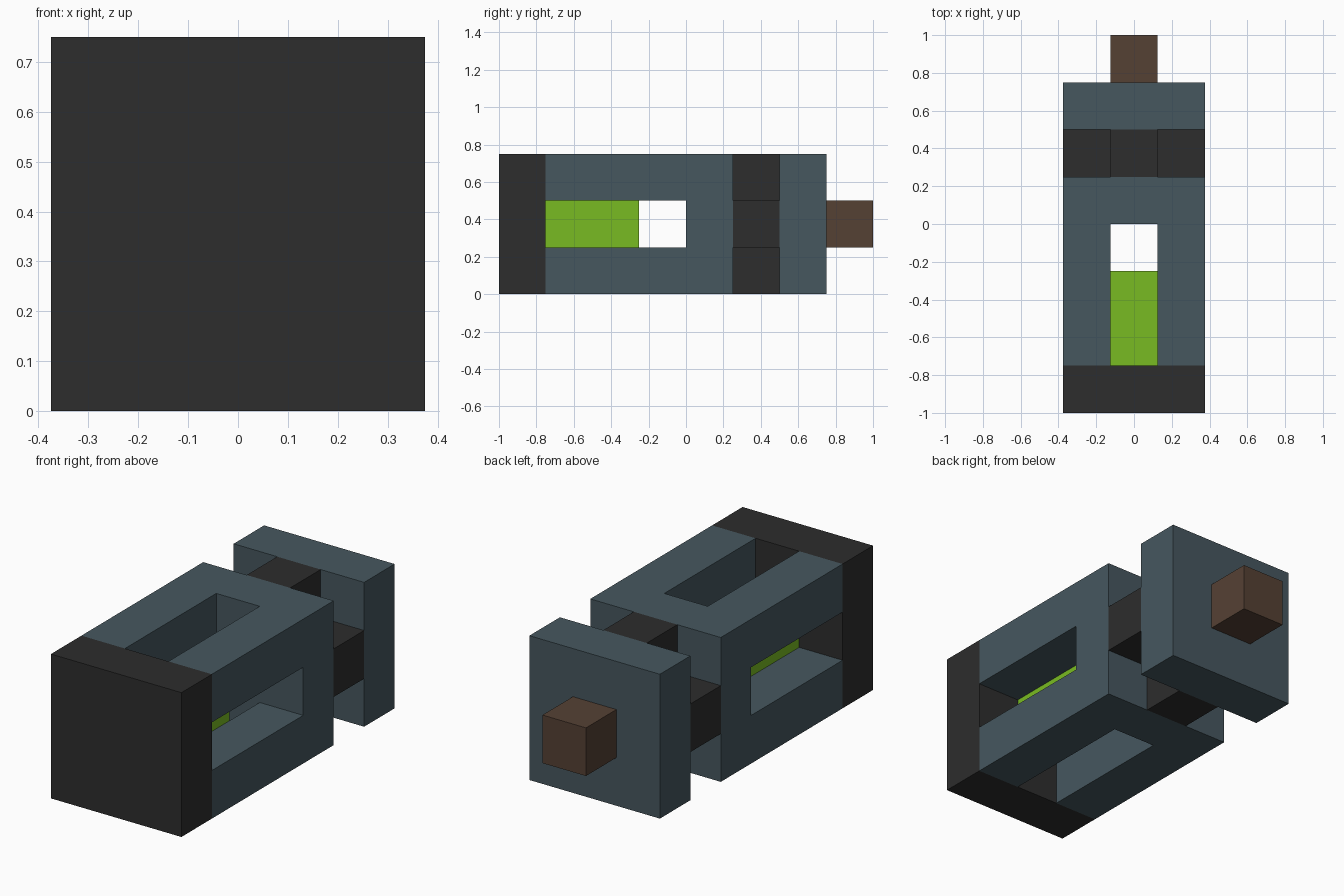
import bpy

if "Cube" in bpy.data.objects:
    bpy.data.objects.remove(bpy.data.objects["Cube"])

U = 0.25  # one grid cell


def material(name, rgb):
    """Flat material from 0-255 sRGB values."""
    m = bpy.data.materials.new(name)
    lin = [((c / 255 + 0.055) / 1.055) ** 2.4 for c in rgb]
    m.diffuse_color = (*lin, 1)
    m.use_nodes = True
    m.node_tree.nodes["Principled BSDF"].inputs["Base Color"].default_value = m.diffuse_color
    return m


slate = material("slate_blue", (70, 87, 95))
black = material("charcoal", (45, 45, 45))
green = material("lime_green", (121, 187, 34))
brown = material("brown", (85, 65, 52))


def box(name, width, height, y0, y1, mat=None):
    """Box centred on the long axis, spanning y0 to y1; sizes in cells."""
    bpy.ops.mesh.primitive_cube_add(size=1, location=(0, (y0 + y1) / 2 * U, 1.5 * U))
    ob = bpy.context.object
    ob.name = name
    ob.scale = (width * U, (y1 - y0) * U, height * U)
    bpy.ops.object.transform_apply(location=False, rotation=False, scale=True)
    if mat:
        ob.data.materials.append(mat)
    return ob


def combine(target, other, operation):
    """Boolean two parts together and drop the helper."""
    mod = target.modifiers.new("combine", 'BOOLEAN')
    mod.operation = operation
    mod.solver = 'EXACT'
    mod.object = other
    bpy.context.view_layer.objects.active = target
    bpy.ops.object.modifier_apply(modifier=mod.name)
    bpy.data.objects.remove(other, do_unlink=True)


# Solid front cap
box("front_cap", 3, 3, -4, -3, black)

# Open cage: four corner bars and a back wall, slotted through both ways
cage = box("cage", 3, 3, -3, 1, slate)
slots = box("slot_cutter", 1, 4, -4, 0)
combine(slots, box("side_slot_cutter", 4, 1, -4, 0), 'UNION')
combine(cage, slots, 'DIFFERENCE')

# Glowing core inside the cage
box("core", 1, 1, -3, -1, green)

# Cross-shaped neck
neck = box("neck", 1, 3, 1, 2, black)
combine(neck, box("neck_arms", 3, 1, 1, 2, black), 'UNION')

# Rear plate and its stub
box("rear_plate", 3, 3, 2, 3, slate)
box("rear_stub", 1, 1, 3, 4, brown)
